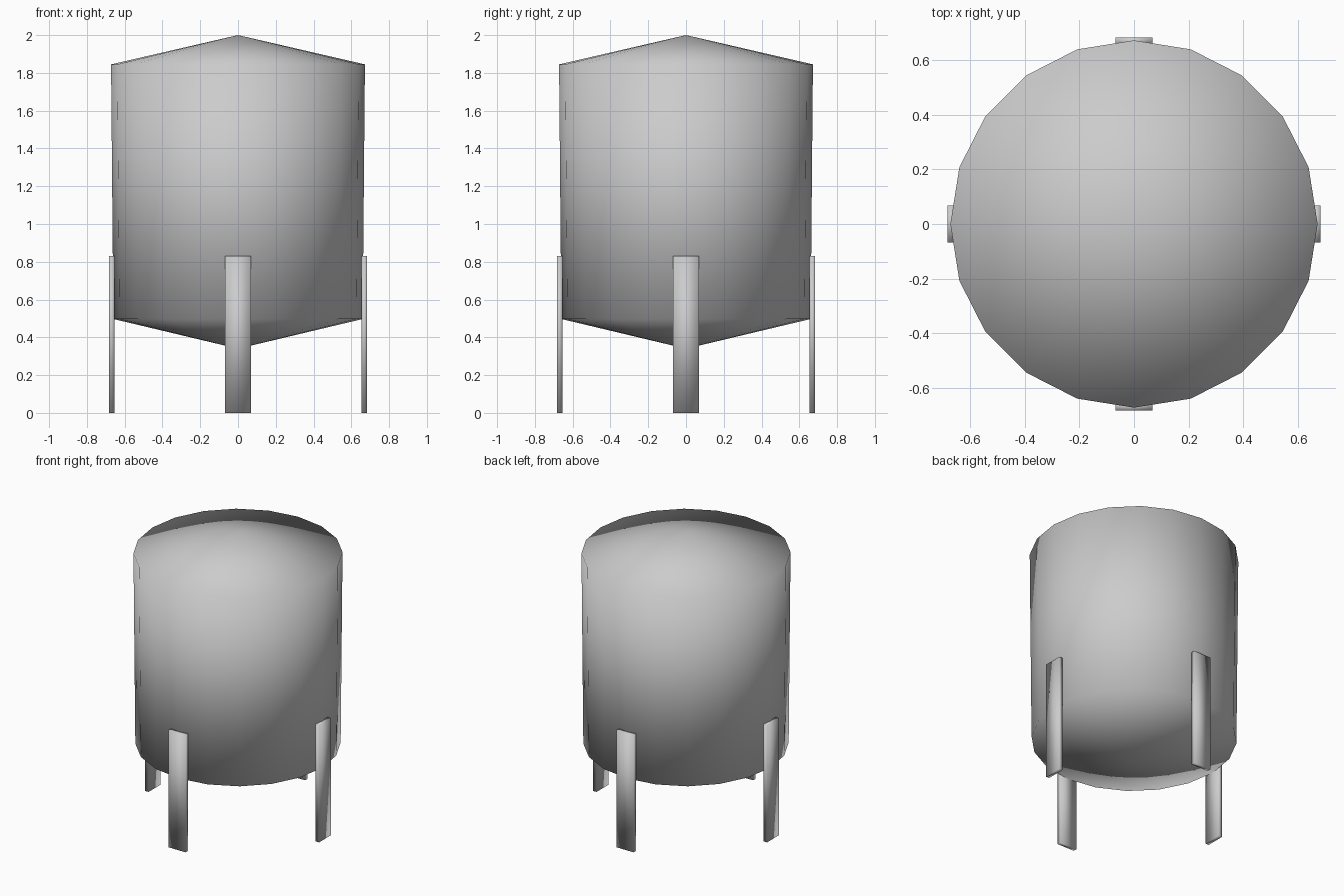
import bpy, bmesh
from math import cos, sin, pi

if "Cube" in bpy.data.objects:
    bpy.data.objects.remove(bpy.data.objects["Cube"])

SIDES = 20


def make_object(name, bm):
    bmesh.ops.recalc_face_normals(bm, faces=bm.faces[:])
    for f in bm.faces:
        f.smooth = True
    mesh = bpy.data.meshes.new(name)
    bm.to_mesh(mesh)
    bm.free()
    obj = bpy.data.objects.new(name, mesh)
    bpy.context.collection.objects.link(obj)
    return obj


# Tank: slightly tapered 20-sided drum with shallow cones at both ends
bm = bmesh.new()
rings = [[bm.verts.new((r * cos(2 * pi * i / SIDES), r * sin(2 * pi * i / SIDES), z))
          for i in range(SIDES)] for r, z in ((0.66, 0.497), (0.672, 1.845))]
bottom = bm.verts.new((0, 0, 0.34))
top = bm.verts.new((0, 0, 2.0))
for i in range(SIDES):
    j = (i + 1) % SIDES
    bm.faces.new((rings[0][i], rings[0][j], rings[1][j], rings[1][i]))
    bm.faces.new((rings[0][j], rings[0][i], bottom))
    bm.faces.new((rings[1][i], rings[1][j], top))
make_object("tank", bm)

# Four flat legs around the drum
for k, side in enumerate(("right", "back", "left", "front")):
    bm = bmesh.new()
    bmesh.ops.create_cube(bm, size=1)
    for v in bm.verts:
        v.co.x = 0.669 + v.co.x * 0.028
        v.co.y *= 0.135
        v.co.z = (v.co.z + 0.5) * 0.83
    leg = make_object(side + "_leg", bm)
    leg.rotation_euler.z = k * pi / 2
